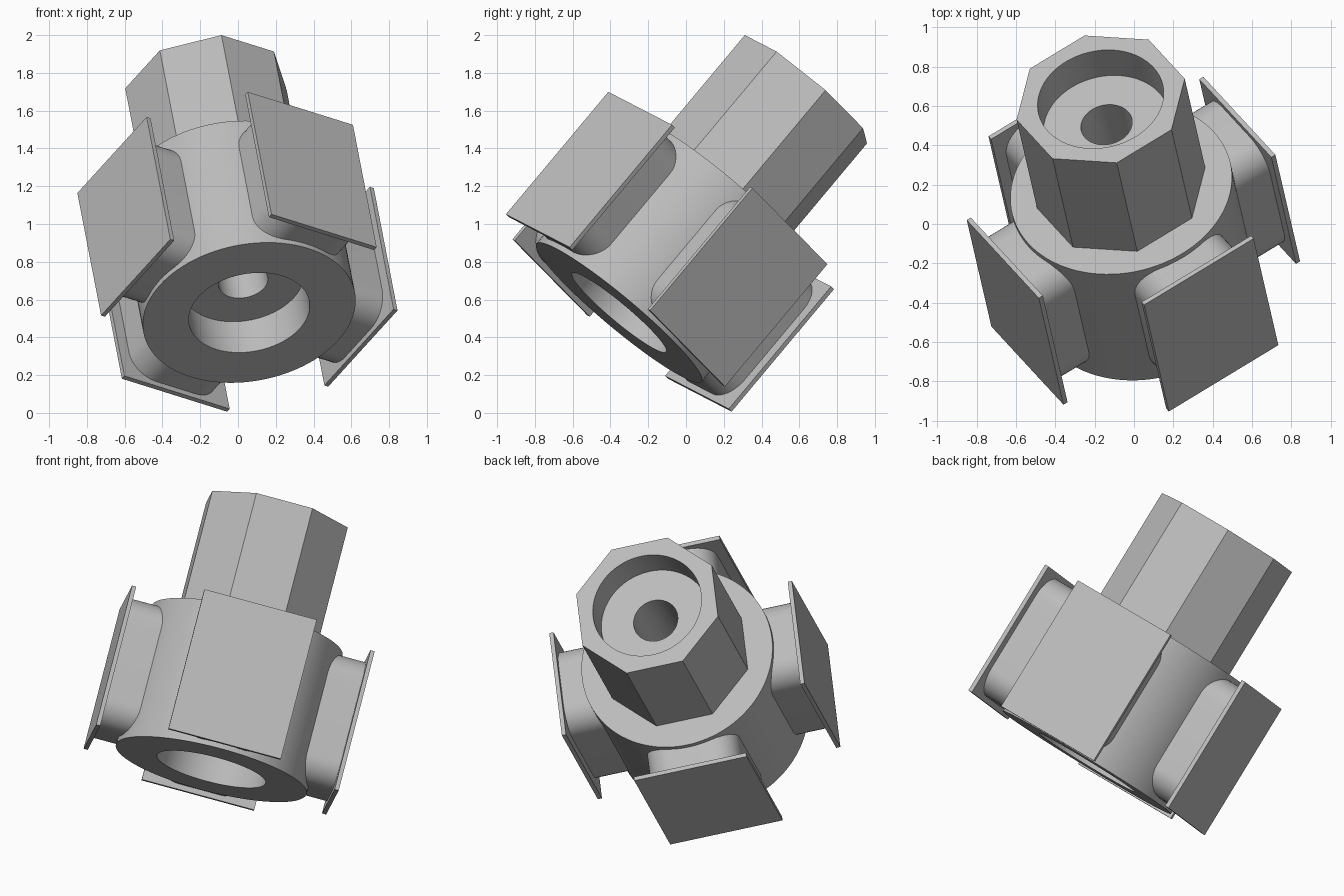
import bpy, bmesh, math
from mathutils import Matrix, Vector

if "Cube" in bpy.data.objects:
    bpy.data.objects.remove(bpy.data.objects["Cube"], do_unlink=True)

# Single grey material
grey = bpy.data.materials.new("plain grey")
grey.use_nodes = True
colour = (0.5, 0.5, 0.5, 1)
grey.diffuse_color = colour
grey.node_tree.nodes["Principled BSDF"].inputs["Base Color"].default_value = colour

# Tilted frame: local z is the bore axis, local x and y face the pads
axis = Vector((-0.147, 0.635, 0.759)).normalized()
side = Vector((0.826, 0.501, -0.258))
side = (side - axis * side.dot(axis)).normalized()
across = axis.cross(side)
FRAME = Matrix.Translation((-0.003, -0.085, 0.853)) @ Matrix((side, across, axis)).transposed().to_4x4()

# Shared sizes
BORE, RECESS, HUB = 0.132, 0.324, 0.57
HALF, TOP = 0.425, 1.134
SEGMENTS = 96


def finish(name, bm, matrix=FRAME):
    bmesh.ops.recalc_face_normals(bm, faces=bm.faces[:])
    mesh = bpy.data.meshes.new(name)
    bm.to_mesh(mesh)
    bm.free()
    mesh.materials.append(grey)
    obj = bpy.data.objects.new(name, mesh)
    obj.matrix_world = matrix
    bpy.context.collection.objects.link(obj)
    bpy.ops.object.select_all(action="DESELECT")
    obj.select_set(True)
    bpy.context.view_layer.objects.active = obj
    bpy.ops.object.shade_smooth_by_angle(angle=math.radians(30))
    return obj


def octagon_radius(angle, corner):
    """Radius of an octagon whose flats face the local axes."""
    step = math.pi / 4
    offset = (angle + step / 2) % step - step / 2
    return corner * math.cos(step / 2) / math.cos(offset)


def lathe(name, profile, octagonal=()):
    """Spin a closed (radius, height) profile; chosen points follow an octagon."""
    bm = bmesh.new()
    rings = []
    for index, (radius, height) in enumerate(profile):
        ring = []
        for i in range(SEGMENTS):
            angle = math.tau * i / SEGMENTS
            r = octagon_radius(angle, radius) if index in octagonal else radius
            ring.append(bm.verts.new((r * math.cos(angle), r * math.sin(angle), height)))
        rings.append(ring)
    for a, b in zip(rings, rings[1:] + rings[:1]):
        for i in range(SEGMENTS):
            j = (i + 1) % SEGMENTS
            bm.faces.new((a[i], a[j], b[j], b[i]))
    return finish(name, bm)


def block(name, near, far, width, height, matrix, corner=0):
    """Box reaching out along local x, with optional rounded corners."""
    bm = bmesh.new()
    bmesh.ops.create_cube(bm, size=1)
    bmesh.ops.scale(bm, vec=(far - near, width, height), verts=bm.verts[:])
    bmesh.ops.translate(bm, vec=((near + far) / 2, 0, 0), verts=bm.verts[:])
    if corner:
        edges = [e for e in bm.edges
                 if abs(e.verts[0].co.x - e.verts[1].co.x) > 0.01]
        bmesh.ops.bevel(bm, geom=edges, offset=corner, segments=10,
                        profile=0.5, affect="EDGES")
    return finish(name, bm, matrix)


# Round hub with a counterbored underside
lathe("hub", [(BORE, -0.21), (RECESS, -0.21), (RECESS, -HALF),
              (HUB, -HALF), (HUB, HALF), (BORE, HALF)])

# Octagonal neck with a counterbored end
lathe("octagonal_neck", [(BORE, HALF), (0.44, HALF), (0.44, TOP),
                         (RECESS, TOP), (RECESS, 0.93), (BORE, 0.93)],
      octagonal=(1, 2))

# Four rounded lugs, each carrying a thin square-cornered pad
for k in range(4):
    turned = FRAME @ Matrix.Rotation(k * math.pi / 2, 4, "Z")
    block(f"lug_{k + 1}", 0.42, 0.71, 0.55, 0.79, turned, corner=0.15)
    block(f"pad_{k + 1}", 0.703, 0.728, 0.674, 0.854, turned)
